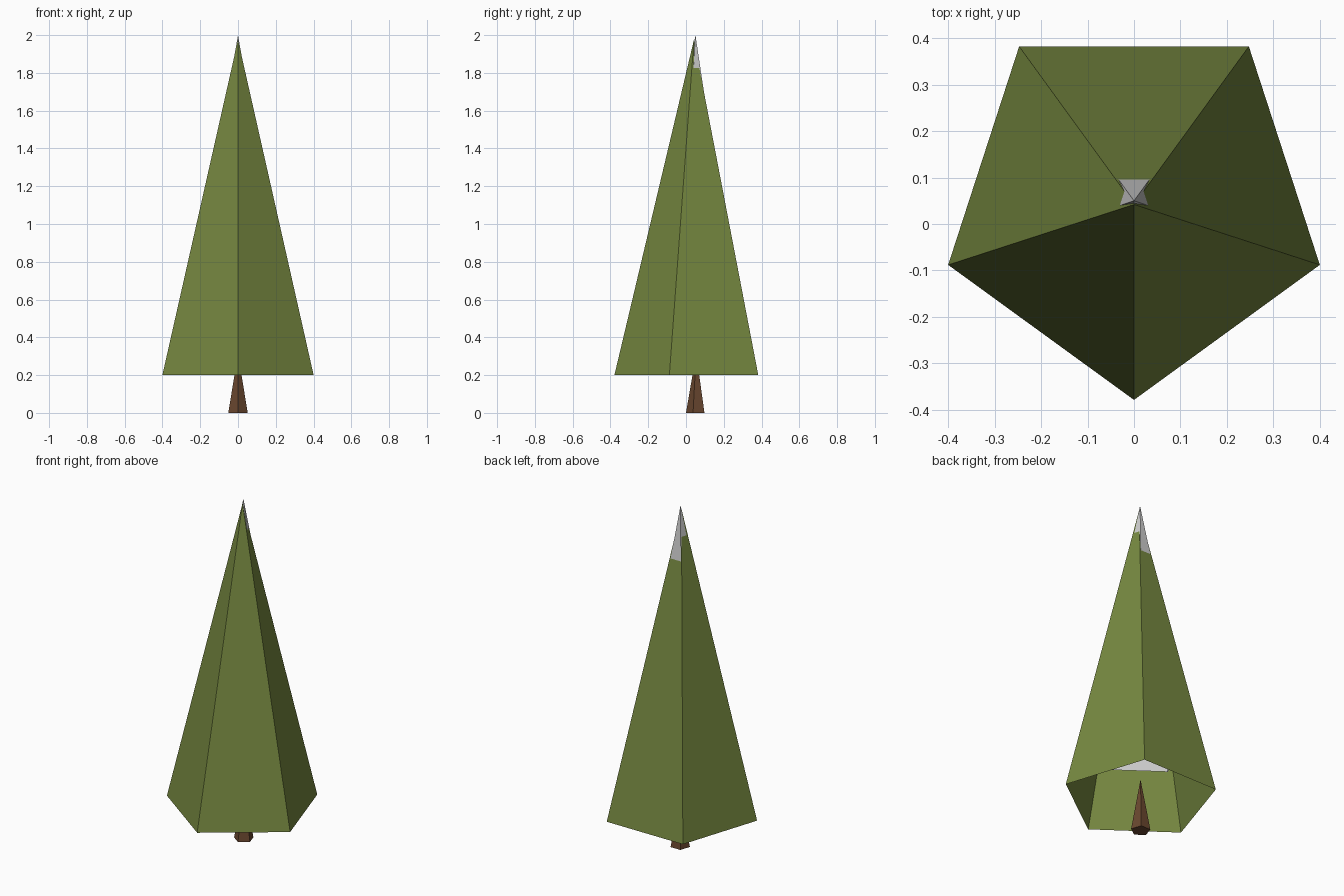
import bpy, math

if "Cube" in bpy.data.objects:
    bpy.data.objects.remove(bpy.data.objects["Cube"], do_unlink=True)

SIDES = 5


def material(name, color):
    mat = bpy.data.materials.new(name)
    mat.use_nodes = True
    mat.diffuse_color = (*color, 1)
    bsdf = next(n for n in mat.node_tree.nodes if n.type == 'BSDF_PRINCIPLED')
    bsdf.inputs["Base Color"].default_value = (*color, 1)
    return mat


def open_cone(name, radius, y, bottom, top, mat):
    """Five-sided cone without a base, one corner towards the front."""
    verts = []
    for i in range(SIDES):
        a = math.tau * i / SIDES - math.pi / 2
        verts.append((radius * math.cos(a), y + radius * math.sin(a), bottom))
    verts.append((0, y, top))
    faces = [(i, (i + 1) % SIDES, SIDES) for i in range(SIDES)]
    mesh = bpy.data.meshes.new(name)
    mesh.from_pydata(verts, [], faces)
    mesh.materials.append(mat)
    obj = bpy.data.objects.new(name, mesh)
    bpy.context.collection.objects.link(obj)
    return obj


green = material("leaf green", (0.18, 0.245, 0.051))
brown = material("bark brown", (0.14, 0.062, 0.028))
white = material("snow white", (0.6, 0.6, 0.6))

# Foliage, with a steeper snow cone whose tip breaks through at the back
open_cone("foliage", 0.421, 0.042, 0.2, 1.975, green)
open_cone("snow_cone", 0.278, 0.05, 0.5, 2.0, white)

# Trunk, tapering to a point inside the foliage, closed underneath
trunk = open_cone("trunk", 0.054, 0.054, 0.0, 0.315, brown)
base = bpy.data.meshes.new("trunk_base")
base.from_pydata([v.co for v in trunk.data.vertices[:SIDES]], [],
                 [tuple(reversed(range(SIDES)))])
base.materials.append(brown)
bpy.context.collection.objects.link(bpy.data.objects.new("trunk_base", base))
